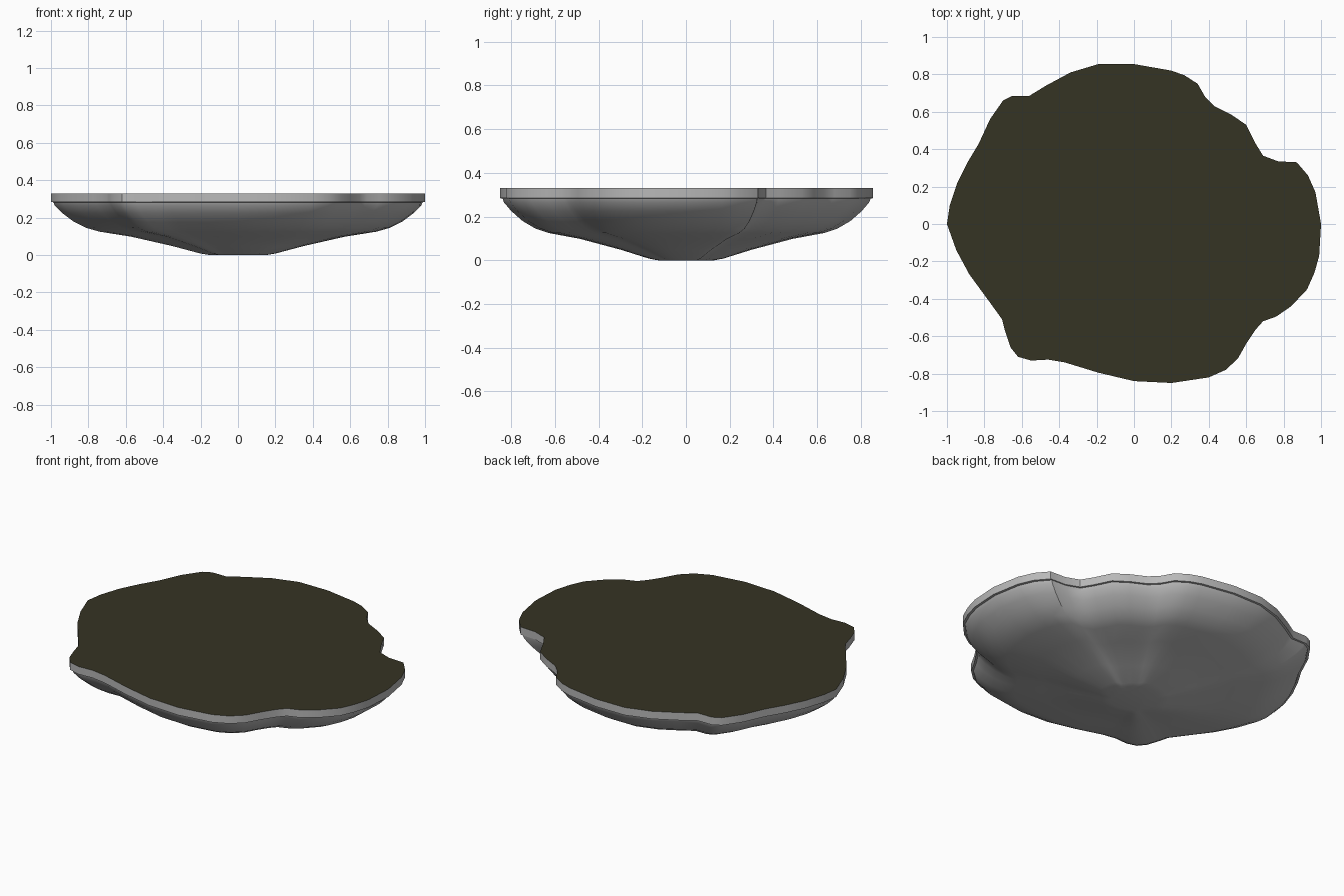
import bpy, bmesh, math

if "Cube" in bpy.data.objects:
    bpy.data.objects.remove(bpy.data.objects["Cube"])

def material(name, rgb):
    m = bpy.data.materials.new(name)
    m.diffuse_color = (*rgb, 1)
    m.use_nodes = True
    m.node_tree.nodes["Principled BSDF"].inputs["Base Color"].default_value = m.diffuse_color
    return m

rock = material("rock_grey", (0.48, 0.48, 0.48))
soil = material("dark_olive", (0.036, 0.033, 0.017))

# Wavy rim outline seen from above, clockwise from the right
outline = [
    (1, 0), (.99, -.17), (.965, -.26), (.925, -.35), (.84, -.44), (.76, -.495),
    (.69, -.52), (.65, -.565), (.6, -.64), (.555, -.72), (.49, -.78), (.4, -.82),
    (.2, -.85), (0, -.84), (-.19, -.795), (-.37, -.74), (-.46, -.725), (-.55, -.73),
    (-.62, -.71), (-.66, -.66), (-.69, -.57), (-.705, -.51), (-.77, -.42),
    (-.88, -.27), (-.95, -.14), (-1, 0), (-.985, .1), (-.945, .22), (-.89, .33),
    (-.83, .43), (-.77, .56), (-.7, .66), (-.65, .685), (-.56, .685), (-.47, .74),
    (-.34, .81), (-.19, .855), (0, .855), (.2, .82), (.27, .795), (.34, .75),
    (.38, .68), (.43, .63), (.52, .585), (.6, .53), (.65, .43), (.69, .365),
    (.77, .335), (.87, .33), (.93, .26), (.97, .17)]
outline.reverse()

# Shallow bowl profile: (scale of outline, height), ending in a straight rim
profile = [(.15, 0), (.2, .008), (.35, .048), (.57, .098), (.74, .125), (.81, .145),
           (.88, .18), (.94, .225), (.98, .265), (.987, .282), (1, .284), (1, .33)]

bm = bmesh.new()
rings = [[bm.verts.new((x * s, y * s, z)) for x, y in outline] for s, z in profile]
n = len(outline)
for a, b in zip(rings, rings[1:]):
    for i in range(n):
        j = (i + 1) % n
        bm.faces.new((a[i], a[j], b[j], b[i]))
bm.faces.new(rings[0][::-1])
top = bm.faces.new(rings[-1])
bm.normal_update()
# Upward-facing ground is olive, everything else rock
for f in bm.faces:
    f.material_index = 1 if f.normal.z > 0.9 else 0
mesh = bpy.data.meshes.new("ground_slab")
bm.to_mesh(mesh)
bm.free()
mesh.materials.append(rock)
mesh.materials.append(soil)
slab = bpy.data.objects.new("ground_slab", mesh)
bpy.context.collection.objects.link(slab)
bpy.context.view_layer.objects.active = slab
slab.select_set(True)
bpy.ops.object.shade_smooth_by_angle(angle=math.radians(35))
